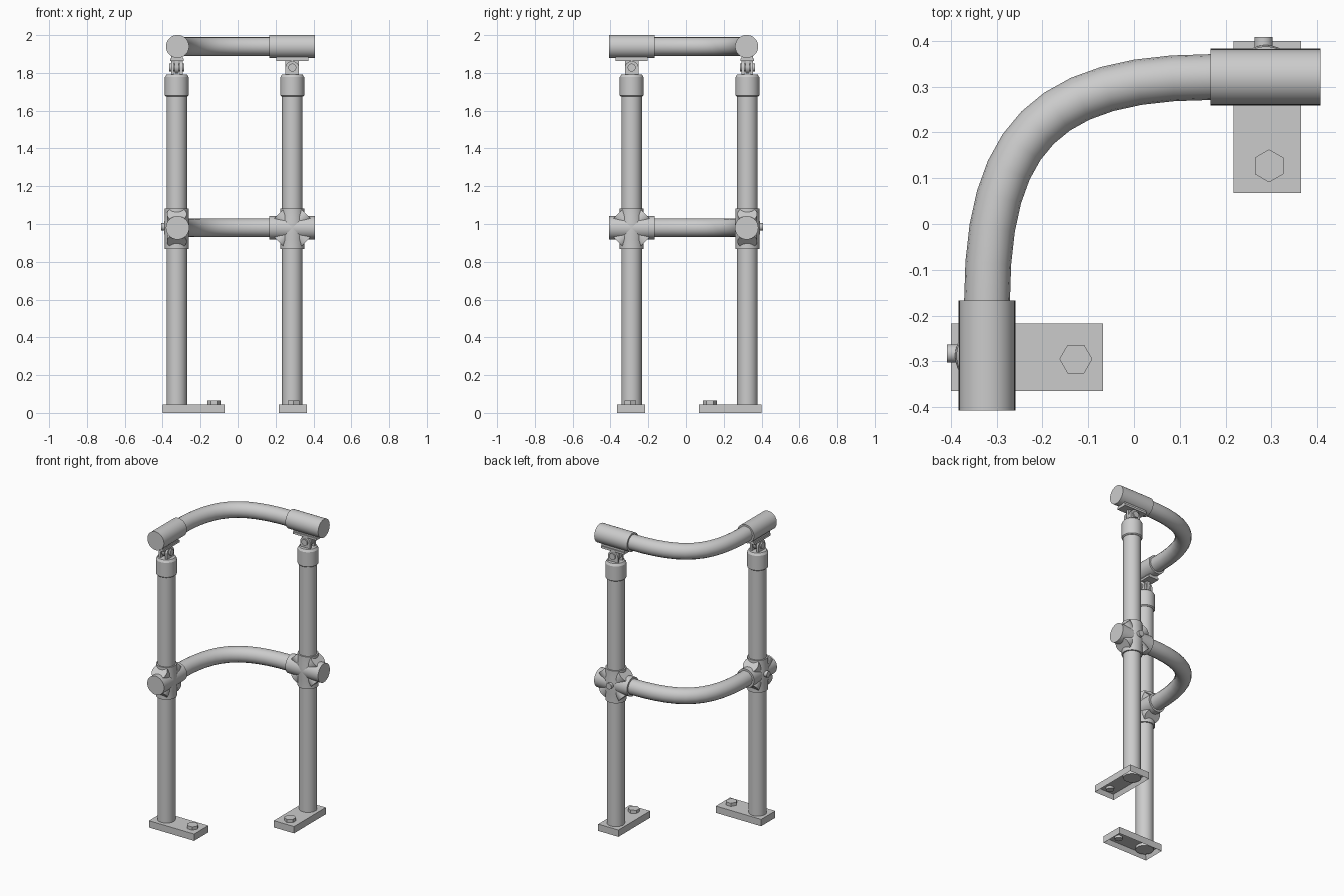
import bpy, bmesh
from math import pi
from mathutils import Matrix, Vector

if "Cube" in bpy.data.objects:
    bpy.data.objects.remove(bpy.data.objects["Cube"])

PX, PY = -0.325, -0.288      # left post centre; the other post is its diagonal mirror
RX = -0.321                  # rail axis
MID, TOP = 0.98, 1.94        # rail heights
SWAP = Matrix(((0, -1, 0, 0), (-1, 0, 0, 0), (0, 0, 1, 0), (0, 0, 0, 1)))


def finish(bm, name):
    """Write the part and its diagonal mirror copy."""
    for side in ("left", "right"):
        if side == "right":
            bmesh.ops.transform(bm, matrix=SWAP, verts=bm.verts)
        bmesh.ops.recalc_face_normals(bm, faces=bm.faces)
        me = bpy.data.meshes.new(f"{side}_{name}")
        bm.to_mesh(me)
        ob = bpy.data.objects.new(f"{side}_{name}", me)
        bpy.context.collection.objects.link(ob)
        smooth(ob)
    bm.free()


def smooth(ob):
    bpy.ops.object.select_all(action='DESELECT')
    ob.select_set(True)
    bpy.context.view_layer.objects.active = ob
    bpy.ops.object.shade_smooth_by_angle(angle=pi / 6)


def rod(bm, a, b, r, seg=32, r2=None):
    """Cylinder or cone from point a to point b."""
    a, b = Vector(a), Vector(b)
    rot = (b - a).to_track_quat('Z', 'Y').to_matrix().to_4x4()
    bmesh.ops.create_cone(bm, cap_ends=True, segments=seg, radius1=r,
                          radius2=r if r2 is None else r2, depth=(b - a).length,
                          matrix=Matrix.Translation((a + b) / 2) @ rot)


def box(bm, lo, hi):
    lo, hi = Vector(lo), Vector(hi)
    m = Matrix.Translation((lo + hi) / 2) @ Matrix.Diagonal((*(hi - lo), 1))
    return bmesh.ops.create_cube(bm, size=1, matrix=m)["verts"]


def lathe(bm, profile):
    """Turned solid around the post axis from (radius, z) pairs."""
    pts = [(0, profile[0][1])] + profile + [(0, profile[-1][1])]
    vs = [bm.verts.new((PX + r, PY, z)) for r, z in pts]
    es = [bm.edges.new(p) for p in zip(vs, vs[1:])]
    bmesh.ops.spin(bm, geom=vs + es, cent=(PX, PY, 0), axis=(0, 0, 1),
                   angle=2 * pi, steps=32)
    bmesh.ops.remove_doubles(bm, verts=bm.verts, dist=1e-5)


# base plate, hollow underneath
bm = bmesh.new()
box(bm, (-0.4, -0.365, 0), (-0.068, -0.217, 0.045))
bm.faces.ensure_lookup_table()
under = [f for f in bm.faces if f.calc_center_median().z < 0.001]
bmesh.ops.inset_region(bm, faces=under, thickness=0.016)
for v in under[0].verts:
    v.co.z = 0.03
finish(bm, "base_plate")

# hex anchor bolt
bm = bmesh.new()
rod(bm, (-0.127, -0.295, 0.044), (-0.127, -0.295, 0.066), 0.036, 6)
rod(bm, (-0.127, -0.295, 0.015), (-0.127, -0.295, 0.05), 0.024)
bmesh.ops.rotate(bm, verts=bm.verts, cent=(-0.127, -0.295, 0),
                 matrix=Matrix.Rotation(pi / 2, 3, 'Z'))
finish(bm, "anchor_bolt")

# upright post
bm = bmesh.new()
lathe(bm, [(0.054, 0.012), (0.054, 1.75)])
finish(bm, "post")

# cap sleeve with chamfered top
bm = bmesh.new()
lathe(bm, [(0.056, 1.675), (0.063, 1.681), (0.063, 1.777), (0.054, 1.792)])
finish(bm, "post_cap")

# cross fitting: vertical and horizontal sleeves with filled corners
bm = bmesh.new()
lathe(bm, [(0.063, 0.868), (0.063, 0.92), (0.066, 0.95),
           (0.066, 1.01), (0.063, 1.04), (0.063, 1.082)])
rod(bm, (RX, -0.407, MID), (RX, -0.167, MID), 0.062)
for s in (1, -1):
    d = Vector((0, 0.073, 0.073 * s))
    c = Vector((PX, PY, MID))
    rod(bm, c - d, c + d, 0.052)
finish(bm, "cross_fitting")

# clamp screw on the outer side of the cross fitting
bm = bmesh.new()
rod(bm, (-0.35, -0.283, MID + 0.005), (-0.408, -0.283, MID + 0.005), 0.02, 24)
finish(bm, "clamp_screw")

# top rail sleeve
bm = bmesh.new()
rod(bm, (RX, -0.407, TOP), (RX, -0.167, TOP), 0.061)
finish(bm, "top_sleeve")

# saddle plate with hanging tongue
bm = bmesh.new()
box(bm, (PX - 0.036, PY - 0.085, 1.862), (PX + 0.036, PY + 0.085, 1.876))
box(bm, (PX - 0.03, PY - 0.085, 1.87), (PX + 0.03, PY + 0.085, 1.9))
box(bm, (PX - 0.011, PY - 0.036, 1.832), (PX + 0.011, PY + 0.036, 1.866))
rod(bm, (PX - 0.011, PY, 1.832), (PX + 0.011, PY, 1.832), 0.036)
finish(bm, "saddle")

# clevis ears and pivot pin
bm = bmesh.new()
for s in (1, -1):
    xa, xb = sorted((PX + s * 0.016, PX + s * 0.031))
    box(bm, (xa, PY - 0.036, 1.785), (xb, PY + 0.036, 1.826))
    rod(bm, (xa, PY, 1.826), (xb, PY, 1.826), 0.036)
rod(bm, (PX - 0.04, PY, 1.828), (PX + 0.04, PY, 1.828), 0.021, 24)
finish(bm, "clevis")

# curved rails
for name, z in (("middle_rail", MID), ("top_rail", TOP)):
    cu = bpy.data.curves.new(name, 'CURVE')
    cu.dimensions = '3D'
    cu.bevel_depth, cu.bevel_resolution = 0.05, 6
    cu.resolution_u, cu.use_fill_caps = 12, True
    sp = cu.splines.new('BEZIER')
    sp.bezier_points.add(3)
    path = [((RX, -0.3), 0.03), ((RX, -0.17), 0.36), ((0.17, -RX), 0.03), ((0.3, -RX), 0.03)]
    back = [0.03, 0.03, 0.36, 0.03]
    for i, (p, ((x, y), fwd)) in enumerate(zip(sp.bezier_points, path)):
        d = Vector((0, 1, 0)) if i < 2 else Vector((1, 0, 0))
        p.handle_left_type = p.handle_right_type = 'FREE'
        p.co = (x, y, z)
        p.handle_left = p.co - d * back[i]
        p.handle_right = p.co + d * fwd
    ob = bpy.data.objects.new(name, cu)
    bpy.context.collection.objects.link(ob)
    bpy.ops.object.select_all(action='DESELECT')
    ob.select_set(True)
    bpy.context.view_layer.objects.active = ob
    bpy.ops.object.convert(target='MESH')
    smooth(bpy.context.object)
